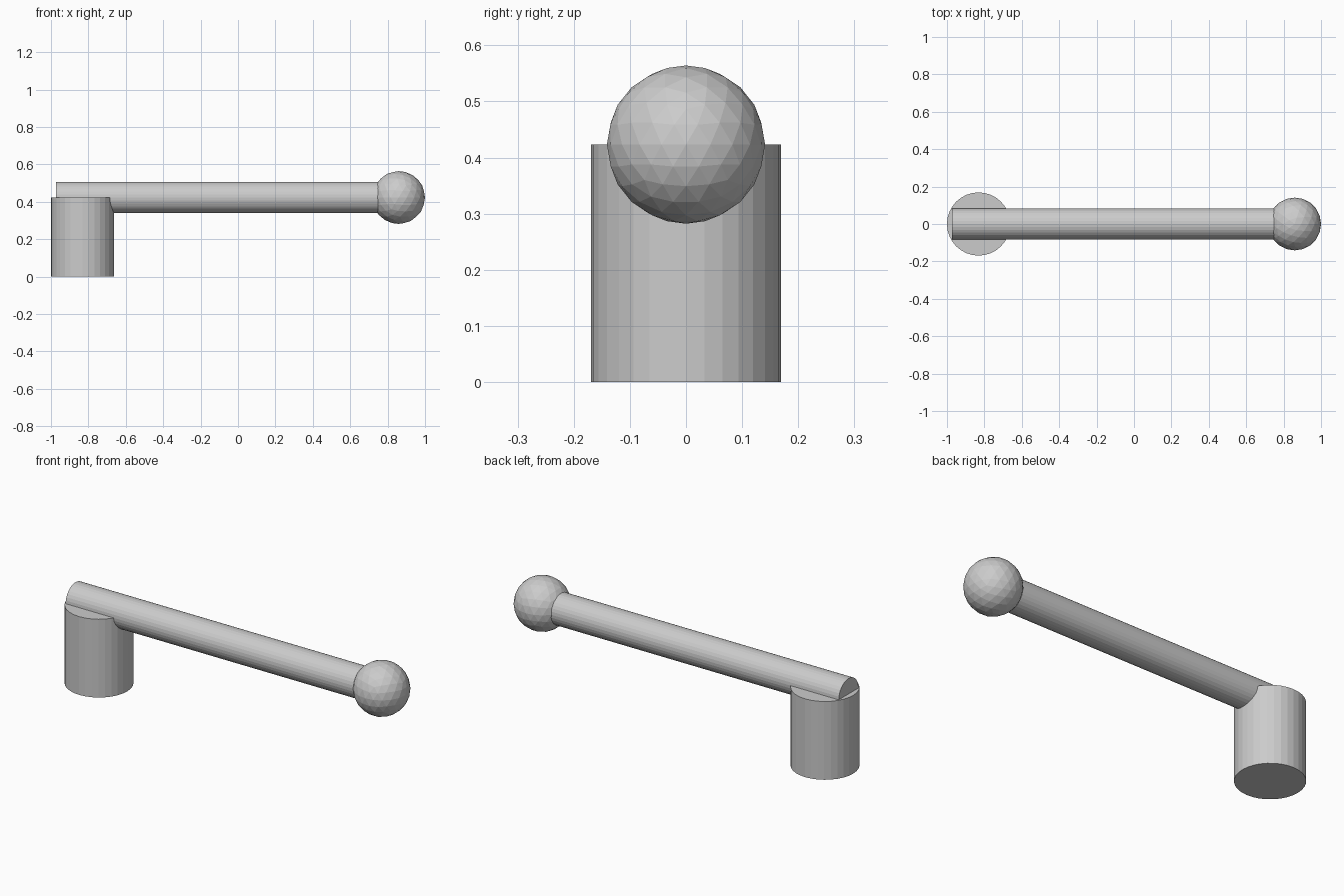
import bpy, math

if "Cube" in bpy.data.objects:
    bpy.data.objects.remove(bpy.data.objects["Cube"])

AXIS_Z = 0.423   # height of the arm axis and top of the post
POST_X = -0.831
BALL_X = 0.859


def cylinder(name, radius, length, location, rotation=(0, 0, 0)):
    bpy.ops.mesh.primitive_cylinder_add(vertices=32, radius=radius, depth=length,
                                        location=location, rotation=rotation)
    bpy.context.object.name = name


# upright post
cylinder("post", 0.169, AXIS_Z, (POST_X, 0, AXIS_Z / 2))

# horizontal lever arm, half sunk into the post top and running into the ball
arm_start, arm_end = -0.972, BALL_X
cylinder("arm", 0.084, arm_end - arm_start,
         ((arm_start + arm_end) / 2, 0, AXIS_Z), (0, math.pi / 2, 0))

# faceted ball knob
bpy.ops.mesh.primitive_ico_sphere_add(subdivisions=3, radius=0.141,
                                      location=(BALL_X, 0, AXIS_Z))
bpy.context.object.name = "ball_knob"
